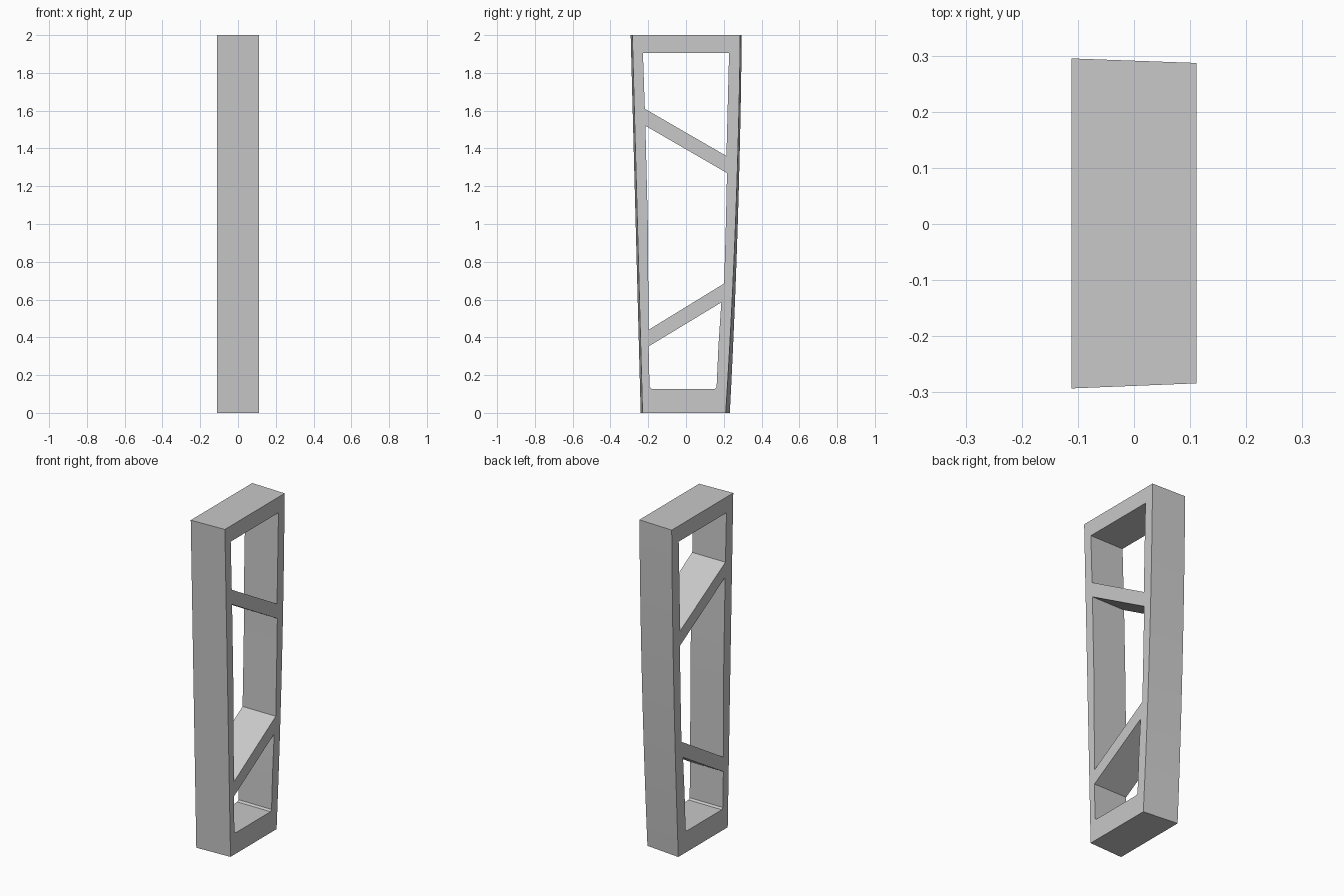
import bpy, bmesh

if "Cube" in bpy.data.objects:
    bpy.data.objects.remove(bpy.data.objects["Cube"])

grey = bpy.data.materials.new("plain grey")
grey.diffuse_color = (0.58, 0.58, 0.58, 1)
grey.use_nodes = True
grey.node_tree.nodes["Principled BSDF"].inputs["Base Color"].default_value = grey.diffuse_color
HALF = 0.111   # half thickness along x
ROWS = 12      # height steps for the gently bowed sides


def make_object(name, bm):
    bmesh.ops.recalc_face_normals(bm, faces=bm.faces)
    mesh = bpy.data.meshes.new(name)
    bm.to_mesh(mesh)
    bm.free()
    mesh.materials.append(grey)
    ob = bpy.data.objects.new(name, mesh)
    bpy.context.collection.objects.link(ob)
    return ob


def section(t):
    """Corners of the horizontal section at height fraction t."""
    return [(HALF, -0.230 - 0.054 * t), (HALF, 0.210 + 0.130 * t - 0.053 * t * t),
            (-HALF, 0.232 + 0.105 * t - 0.042 * t * t), (-HALF, -0.240 - 0.053 * t)]


# Tapered outer body, lofted from bottom to top
bm = bmesh.new()
rings = []
for i in range(ROWS + 1):
    t = i / ROWS
    rings.append([bm.verts.new((x, y, 2 * t)) for x, y in section(t)])
for a, b in zip(rings, rings[1:]):
    for k in range(4):
        n = (k + 1) % 4
        bm.faces.new((a[k], a[n], b[n], b[k]))
bm.faces.new(rings[0])
bm.faces.new(rings[-1])
frame = make_object("frame", bm)

# Openings as (y, z) outlines; the solid strips between them are the slanted braces
openings = {
    "top_opening": [(-0.228, 1.905), (-0.218, 1.61), (0.214, 1.36), (0.228, 1.905)],
    "middle_opening": [(-0.215, 1.52), (-0.202, 1.0), (-0.198, 0.44), (0.202, 0.685),
                       (0.211, 1.0), (0.217, 1.27)],
    "bottom_opening": [(-0.198, 0.352), (-0.193, 0.137), (-0.183, 0.127), (0.152, 0.127),
                       (0.162, 0.137), (0.172, 0.36), (0.187, 0.585)],
}
for name, outline in openings.items():
    bm = bmesh.new()
    face = bm.faces.new([bm.verts.new((-0.3, y, z)) for y, z in outline])
    ext = bmesh.ops.extrude_face_region(bm, geom=[face])
    moved = [v for v in ext["geom"] if isinstance(v, bmesh.types.BMVert)]
    bmesh.ops.translate(bm, verts=moved, vec=(0.6, 0, 0))
    cutter = make_object(name + "_cutter", bm)
    cutter.hide_render = True
    cutter.hide_viewport = True
    cut = frame.modifiers.new(name, "BOOLEAN")
    cut.operation = "DIFFERENCE"
    cut.solver = "EXACT"
    cut.object = cutter

# Bake the openings, then remove the cutters
bpy.context.view_layer.update()
depsgraph = bpy.context.evaluated_depsgraph_get()
baked = bpy.data.meshes.new_from_object(frame.evaluated_get(depsgraph))
frame.modifiers.clear()
frame.data = baked
for ob in list(bpy.data.objects):
    if ob.name.endswith("_cutter"):
        bpy.data.objects.remove(ob)

# Smooth the bowed sides, keep corners crisp
bpy.context.view_layer.objects.active = frame
frame.select_set(True)
bpy.ops.object.shade_smooth_by_angle(angle=0.35)
